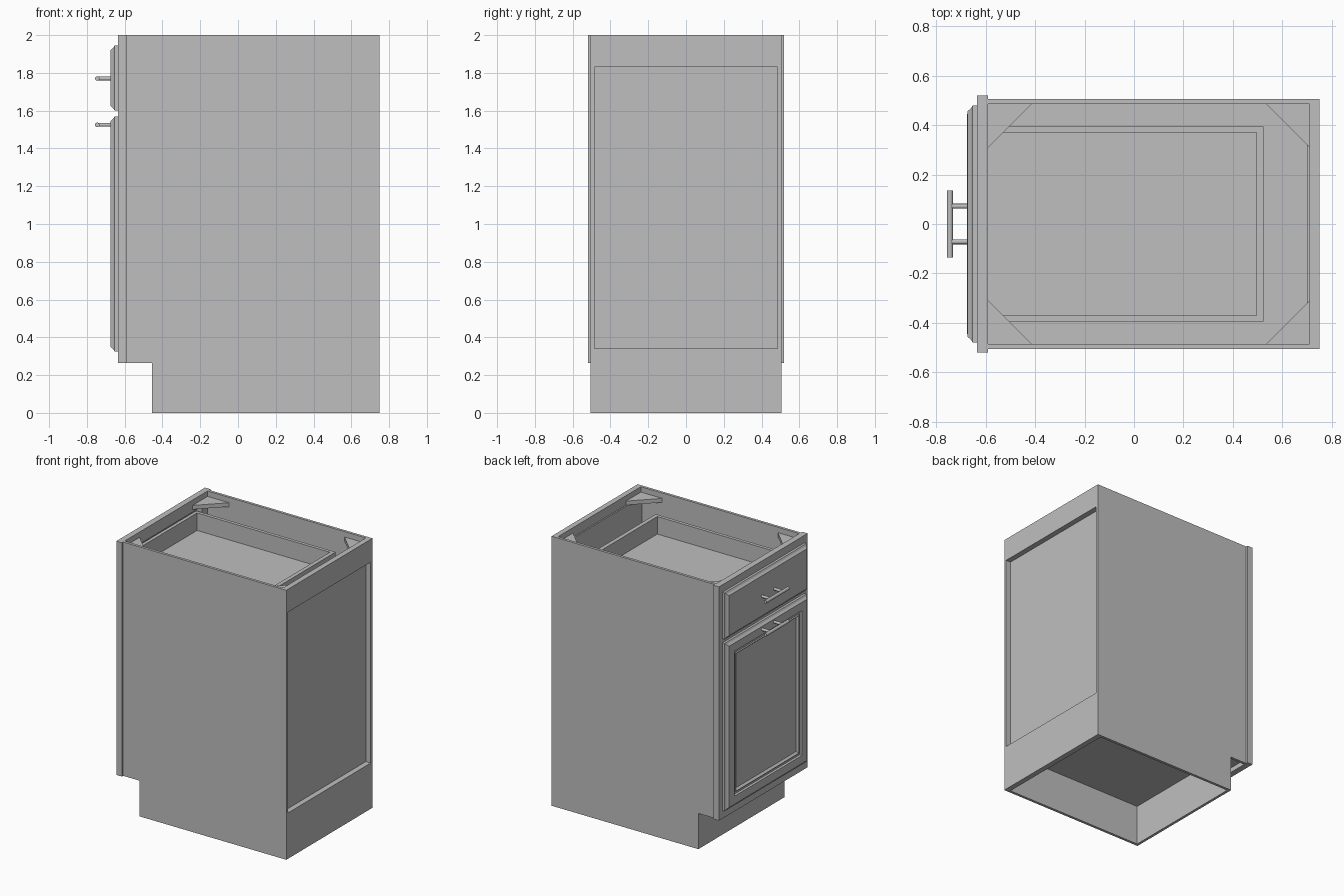
import bpy, bmesh, math
from mathutils import Matrix, Vector

if "Cube" in bpy.data.objects:
    bpy.data.objects.remove(bpy.data.objects["Cube"])

# Single flat grey
GREY = (0.52, 0.52, 0.52, 1)
grey = bpy.data.materials.new("cabinet grey")
grey.use_nodes = True
grey.diffuse_color = GREY
grey.node_tree.nodes["Principled BSDF"].inputs["Base Color"].default_value = GREY


def finish(name, bm):
    bmesh.ops.recalc_face_normals(bm, faces=bm.faces)
    mesh = bpy.data.meshes.new(name)
    bm.to_mesh(mesh)
    bm.free()
    mesh.materials.append(grey)
    obj = bpy.data.objects.new(name, mesh)
    bpy.context.collection.objects.link(obj)
    return obj


def box(name, x0, x1, y0, y1, z0, z1):
    bm = bmesh.new()
    bmesh.ops.create_cube(bm, size=1)
    for v in bm.verts:
        v.co = ((x0 + x1) / 2 + v.co.x * (x1 - x0),
                (y0 + y1) / 2 + v.co.y * (y1 - y0),
                (z0 + z1) / 2 + v.co.z * (z1 - z0))
    return finish(name, bm)


def prism(name, points, offset):
    """Extrude a flat outline along an offset vector."""
    bm = bmesh.new()
    face = bm.faces.new([bm.verts.new(p) for p in points])
    ext = bmesh.ops.extrude_face_region(bm, geom=[face])
    verts = [g for g in ext["geom"] if isinstance(g, bmesh.types.BMVert)]
    bmesh.ops.translate(bm, verts=verts, vec=offset)
    return finish(name, bm)


def moulded_front(name, half_y, z0, z1, rings):
    """Stack of inset rectangles (inset, x) bridged into a moulded panel."""
    bm = bmesh.new()
    loops = []
    for inset, x in rings:
        h, a, b = half_y - inset, z0 + inset, z1 - inset
        loops.append([bm.verts.new(p) for p in
                      ((x, -h, a), (x, h, a), (x, h, b), (x, -h, b))])
    for p, q in zip(loops, loops[1:]):
        for i in range(4):
            j = (i + 1) % 4
            bm.faces.new((p[i], p[j], q[j], q[i]))
    bm.faces.new(loops[0])
    bm.faces.new(loops[-1])
    return finish(name, bm)


def rod(name, p0, p1, radius):
    p0, p1 = Vector(p0), Vector(p1)
    d = p1 - p0
    bm = bmesh.new()
    m = Matrix.Translation((p0 + p1) / 2) @ d.to_track_quat("Z", "Y").to_matrix().to_4x4()
    bmesh.ops.create_cone(bm, cap_ends=True, segments=20, radius1=radius,
                          radius2=radius, depth=d.length, matrix=m)
    obj = finish(name, bm)
    for f in obj.data.polygons:
        f.use_smooth = len(f.vertices) == 4
    return obj


# Side panels with toe-kick notch
profile = [(-0.59, 0.265), (-0.455, 0.265), (-0.455, 0), (0.75, 0), (0.75, 2), (-0.59, 2)]
for side, y in (("left", 0.485), ("right", -0.505)):
    prism(f"side_panel_{side}", [(x, y, z) for x, z in profile], (0, 0.02, 0))

# Back, bottom and toe kick
box("back_top_rail", 0.71, 0.75, -0.485, 0.485, 1.83, 2)
box("back_bottom_rail", 0.71, 0.75, -0.485, 0.485, 0, 0.34)
box("back_panel", 0.70, 0.71, -0.485, 0.485, 0.30, 1.93)
box("bottom_deck", -0.59, 0.70, -0.485, 0.485, 0.30, 0.34)
box("toe_kick", -0.455, -0.435, -0.485, 0.485, 0, 0.30)

# Face frame
for side, s in (("left", 1), ("right", -1)):
    ya, yb = sorted((s * 0.42, s * 0.52))
    box(f"frame_stile_{side}", -0.635, -0.59, ya, yb, 0.265, 2)
for part, z0, z1 in (("top", 1.91, 2), ("middle", 1.53, 1.64), ("bottom", 0.265, 0.36)):
    box(f"frame_rail_{part}", -0.635, -0.59, -0.42, 0.42, z0, z1)

# Triangular corner braces
for end, cx, dx in (("front", -0.59, 0.175), ("back", 0.71, -0.175)):
    for side, s in (("left", 1), ("right", -1)):
        y = s * 0.485
        prism(f"corner_brace_{end}_{side}",
              [(cx, y, 1.93), (cx + dx, y, 1.93), (cx, y - s * 0.175, 1.93)], (0, 0, 0.03))

# Drawer box
for side, y in (("left", 0.37), ("right", -0.395)):
    box(f"drawer_side_{side}", -0.62, 0.525, y, y + 0.025, 1.70, 1.88)
box("drawer_back", 0.495, 0.525, -0.37, 0.37, 1.70, 1.88)
box("drawer_box_front", -0.62, -0.595, -0.37, 0.37, 1.70, 1.88)
box("drawer_floor", -0.595, 0.495, -0.37, 0.37, 1.73, 1.75)

# Moulded drawer front and door
moulded_front("drawer_front", 0.48, 1.60, 1.945,
              [(0, -0.635), (0, -0.653), (0.012, -0.660), (0.024, -0.674),
               (0.036, -0.675)])
moulded_front("door", 0.48, 0.325, 1.57,
              [(0, -0.635), (0, -0.653), (0.012, -0.660), (0.024, -0.674),
               (0.036, -0.675), (0.085, -0.675), (0.092, -0.664), (0.105, -0.664),
               (0.112, -0.670), (0.125, -0.655)])

# Bar handles on two posts
for part, z in (("drawer", 1.77), ("door", 1.525)):
    rod(f"{part}_handle_bar", (-0.745, -0.135, z), (-0.745, 0.135, z), 0.012)
    for side, y in (("left", 0.072), ("right", -0.072)):
        rod(f"{part}_handle_post_{side}", (-0.745, y, z), (-0.665, y, z), 0.01)
